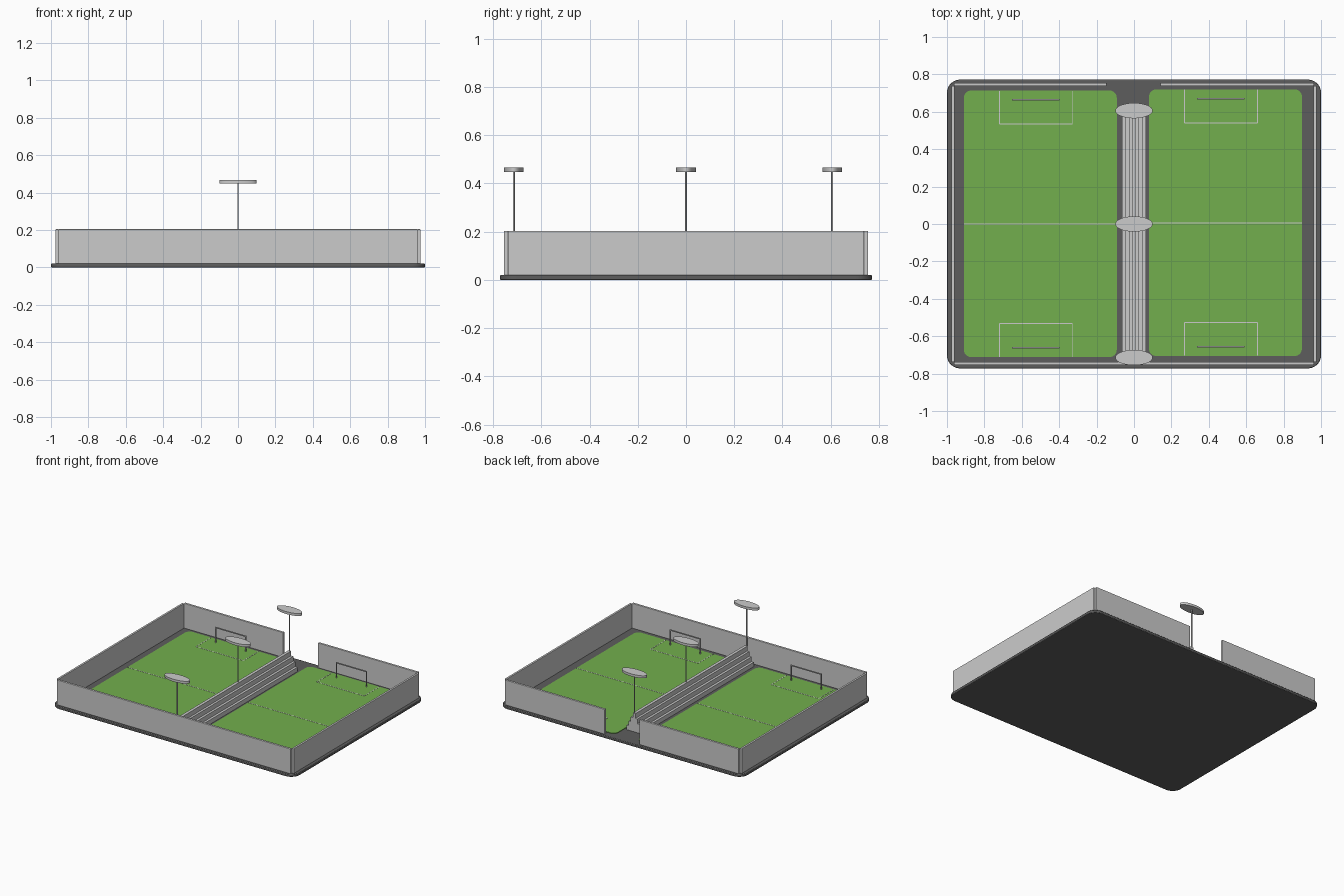
import bpy, bmesh, math
from mathutils import Matrix

if "Cube" in bpy.data.objects:
    bpy.data.objects.remove(bpy.data.objects["Cube"])


def material(name, colour):
    m = bpy.data.materials.new(name)
    m.diffuse_color = (*colour, 1)
    m.use_nodes = True
    m.node_tree.nodes["Principled BSDF"].inputs["Base Color"].default_value = m.diffuse_color
    return m


grass = material("grass", (0.17, 0.43, 0.075))
dark = material("dark_grey", (0.11, 0.11, 0.11))


def finish(name, bm, mat=None, bevel=0):
    bmesh.ops.recalc_face_normals(bm, faces=bm.faces)
    me = bpy.data.meshes.new(name)
    bm.to_mesh(me)
    bm.free()
    ob = bpy.data.objects.new(name, me)
    bpy.context.collection.objects.link(ob)
    if mat:
        me.materials.append(mat)
    if bevel:
        mod = ob.modifiers.new("bevel", "BEVEL")
        mod.width = bevel
        mod.segments = 2
        mod.limit_method = "ANGLE"
        mod.angle_limit = math.radians(50)
    return ob


def prism(name, pts, depth, frame=Matrix(), mat=None, bevel=0):
    """Extrude a 2D outline along local z, then place it with frame."""
    bm = bmesh.new()
    face = bm.faces.new([bm.verts.new((x, y, 0)) for x, y in pts])
    res = bmesh.ops.extrude_face_region(bm, geom=[face])
    verts = [v for v in res["geom"] if isinstance(v, bmesh.types.BMVert)]
    bmesh.ops.translate(bm, verts=verts, vec=(0, 0, depth))
    bm.transform(frame)
    return finish(name, bm, mat, bevel)


def box(name, x0, x1, y0, y1, z0, z1, mat=None, bevel=0):
    pts = [(x0, y0), (x1, y0), (x1, y1), (x0, y1)]
    return prism(name, pts, z1 - z0, Matrix.Translation((0, 0, z0)), mat, bevel)


def rounded(x0, x1, y0, y1, r, n=8):
    pts = []
    for k, (cx, cy) in enumerate([(x1 - r, y1 - r), (x0 + r, y1 - r), (x0 + r, y0 + r), (x1 - r, y0 + r)]):
        for i in range(n + 1):
            a = math.pi / 2 * (k + i / n)
            pts.append((cx + r * math.cos(a), cy + r * math.sin(a)))
    return pts


def ellipse(rx, ry, n):
    return [(rx * math.cos(2 * math.pi * i / n), ry * math.sin(2 * math.pi * i / n)) for i in range(n)]


def smooth(ob):
    bpy.ops.object.select_all(action="DESELECT")
    ob.select_set(True)
    bpy.context.view_layer.objects.active = ob
    bpy.ops.object.shade_smooth_by_angle(angle=math.radians(35))


# Ground slab
smooth(prism("base_slab", rounded(-1, 1, -0.772, 0.772, 0.07), 0.02, mat=dark, bevel=0.004))

# Perimeter walls, with the entrance gap at the back
Z0, Z1 = 0.018, 0.204
for name, x0, x1, y0, y1 in [
    ("left_wall", -0.976, -0.96, -0.738, 0.738),
    ("right_wall", 0.96, 0.976, -0.738, 0.738),
    ("front_wall", -0.962, 0.962, -0.755, -0.738),
    ("back_wall_left", -0.962, -0.145, 0.738, 0.755),
    ("back_wall_right", 0.14, 0.962, 0.738, 0.755),
]:
    box(name, x0, x1, y0, y1, Z0, Z1, bevel=0.003)

# Two pitches, each with markings and goals
TOP = 0.024
for side, dx, dy in [("left", 0, 0), ("right", 0.99, 0.006)]:
    prism(side + "_pitch", rounded(-0.91 + dx, -0.092 + dx, -0.712 + dy, 0.714 + dy, 0.04),
          TOP - 0.018, Matrix.Translation((0, 0, 0.018)), grass)
    t = 0.0025
    zl = TOP + 0.001

    def line(name, x0, x1, y0, y1):
        box(f"{side}_{name}", x0 + dx, x1 + dx, y0 + dy, y1 + dy, TOP - 0.002, zl)

    line("halfway_line", -0.91, -0.092, -t, t)
    for end, s, yb, yf, yg in [("back", 1, 0.712, 0.535, 0.664), ("front", -1, 0.71, 0.532, 0.662)]:
        ya, yc = sorted((s * yb, s * yf))
        for x in (-0.72, -0.33):
            line(end + "_box_side", x - t, x + t, ya, yc)
        line(end + "_box_front", -0.72, -0.33, s * yf - t, s * yf + t)
        # Goal frame: inverted U outline
        a, b, w, h = -0.652, -0.398, 0.007, 0.14
        outline = [(a, 0.02), (a, h), (b, h), (b, 0.02), (b - w, 0.02), (b - w, h - w), (a + w, h - w), (a + w, 0.02)]
        frame = Matrix.Translation((dx, s * yg + dy + w / 2, 0)) @ Matrix.Rotation(math.pi / 2, 4, "X")
        prism(f"{side}_{end}_goal", outline, w, frame)

# Double-sided stepped seating between the pitches
half = [0.064, 0.046, 0.028, 0.011]
rise = 0.035
right = []
for i, w in enumerate(half):
    right += [(w, 0.018 + i * rise), (w, 0.018 + (i + 1) * rise)]
profile = right + [(-x, z) for x, z in reversed(right)]
prism("seating_steps", profile, 1.315,
      Matrix.Translation((0, 0.61, 0)) @ Matrix.Rotation(math.pi / 2, 4, "X"))

# Floodlights along the centre
for name, y in [("front", -0.714), ("middle", 0), ("back", 0.606)]:
    smooth(prism(name + "_light_pole", ellipse(0.004, 0.004, 12), 0.435, Matrix.Translation((0, y, 0.018))))
    smooth(prism(name + "_light_disc", ellipse(0.1, 0.041, 48), 0.018, Matrix.Translation((0, y, 0.448))))
